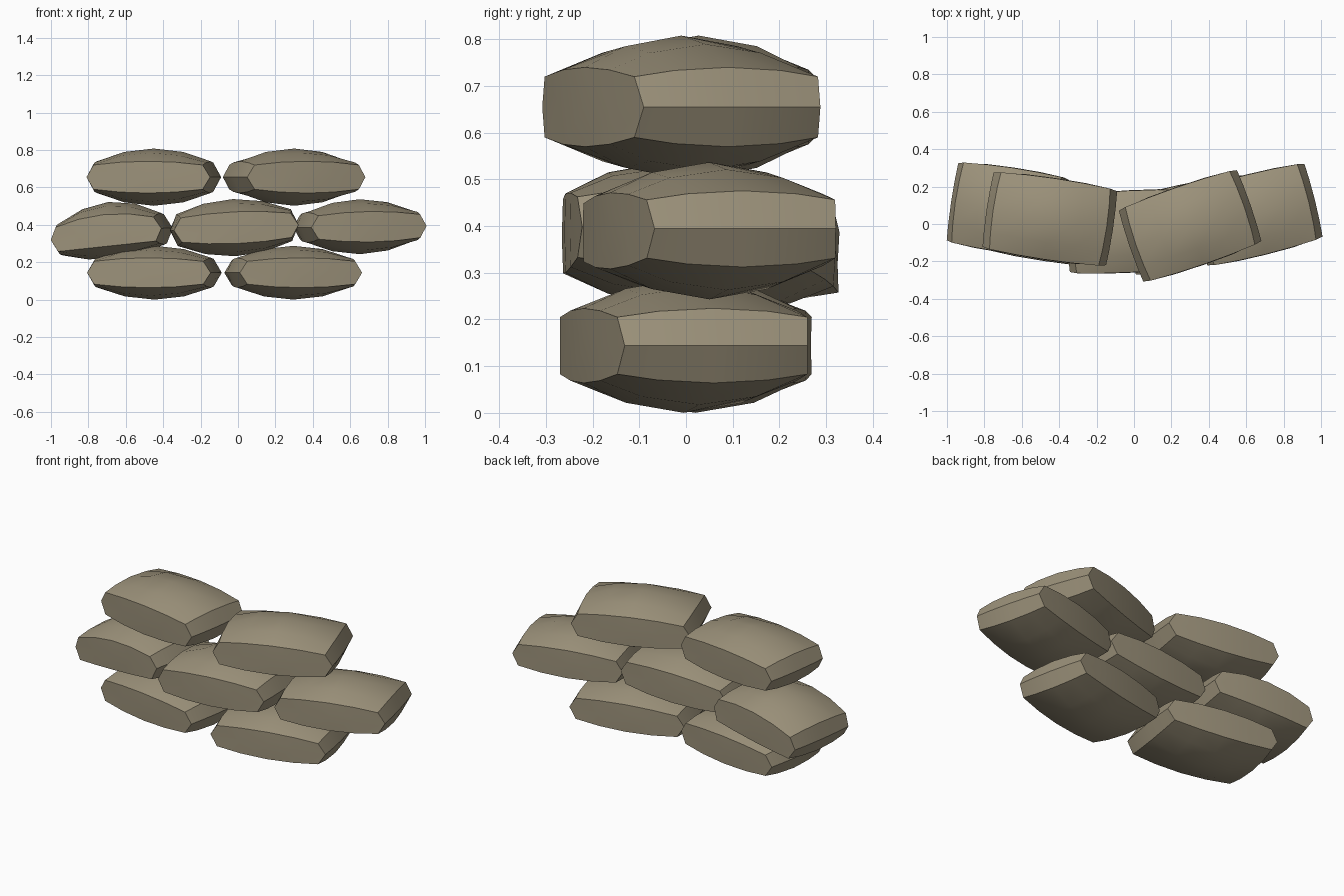
import bpy, bmesh, math
from mathutils import Matrix

if "Cube" in bpy.data.objects:
    bpy.data.objects.remove(bpy.data.objects["Cube"])

cloth = bpy.data.materials.new("sandbag_cloth")
cloth.diffuse_color = (0.33, 0.285, 0.195, 1)
cloth.use_nodes = True
cloth.node_tree.nodes["Principled BSDF"].inputs["Base Color"].default_value = cloth.diffuse_color

US = [-1, -0.52, 0, 0.52, 1]      # grid stations along length and width
VS = [-1, -0.58, 0, 0.58, 1]


def bag(name, loc, yaw, tilt=0, scale=(1, 1, 1), sag=0):
    bm = bmesh.new()

    def pillow(u, v, sign):
        p, q = 1 - u * u, 1 - v * v
        x = 0.295 * u + 0.012 * u * q
        y = 0.208 * v * (1 + 0.05 * p)
        z = 0.065 + 0.02 * (p + q) + 0.048 * p * q
        return bm.verts.new((x, y, sign * z - sag * u * u))

    # pillow-shaped top and bottom
    top = [[pillow(u, v, 1) for v in VS] for u in US]
    bot = [[pillow(u, v, -1) for v in VS] for u in US]
    for i in range(4):
        for j in range(4):
            for g in (top, bot):
                bm.faces.new((g[i][j], g[i+1][j], g[i+1][j+1], g[i][j+1]))

    # side bands meeting in a middle ring, pushed out at the two ends
    loop = ([(i, 0) for i in range(4)] + [(4, j) for j in range(4)]
            + [(i, 4) for i in range(4, 0, -1)] + [(0, j) for j in range(4, 0, -1)])
    mid = []
    for i, j in loop:
        u, v = US[i], VS[j]
        t = top[i][j].co
        if abs(u) == 1:
            x, y = u * (0.334 + 0.008 * (1 - v * v)), 0.2 * v
        else:
            x, y = t.x * 1.06, t.y * 1.01
        mid.append(bm.verts.new((x, y, -sag * u * u)))
    for k in range(16):
        n = (k + 1) % 16
        a, b = loop[k], loop[n]
        for g in (top, bot):
            bm.faces.new((g[a[0]][a[1]], g[b[0]][b[1]], mid[n], mid[k]))

    m = (Matrix.Translation(loc) @ Matrix.Rotation(math.radians(yaw), 4, 'Z')
         @ Matrix.Rotation(math.radians(-tilt), 4, 'Y') @ Matrix.Diagonal((*scale, 1)))
    bm.transform(m)
    bmesh.ops.recalc_face_normals(bm, faces=bm.faces)
    me = bpy.data.meshes.new(name)
    bm.to_mesh(me)
    bm.free()
    me.materials.append(cloth)
    ob = bpy.data.objects.new(name, me)
    bpy.context.collection.objects.link(ob)
    bpy.ops.object.select_all(action='DESELECT')
    ob.select_set(True)
    bpy.context.view_layer.objects.active = ob
    bpy.ops.object.shade_smooth_by_angle(angle=math.radians(30))


# bottom course
bag("bottom_left_sandbag", (-0.447, 0.02, 0.144), -8.5, scale=(1, 1, 0.94))
bag("bottom_right_sandbag", (0.295, -0.005, 0.144), 12, scale=(1, 1, 0.94))
# middle course
bag("middle_left_sandbag", (-0.677, 0.075, 0.37), -8.5, 6, (0.9, 1.04, 1), 0.02)
bag("middle_centre_sandbag", (-0.02, -0.04, 0.385), 3, 2.5)
bag("middle_right_sandbag", (0.652, 0.05, 0.39), 14, 0.8, (0.95, 1, 0.96))
# top course
bag("top_left_sandbag", (-0.45, 0.027, 0.655), -8.5)
bag("top_right_sandbag", (0.3, -0.01, 0.655), 19)
